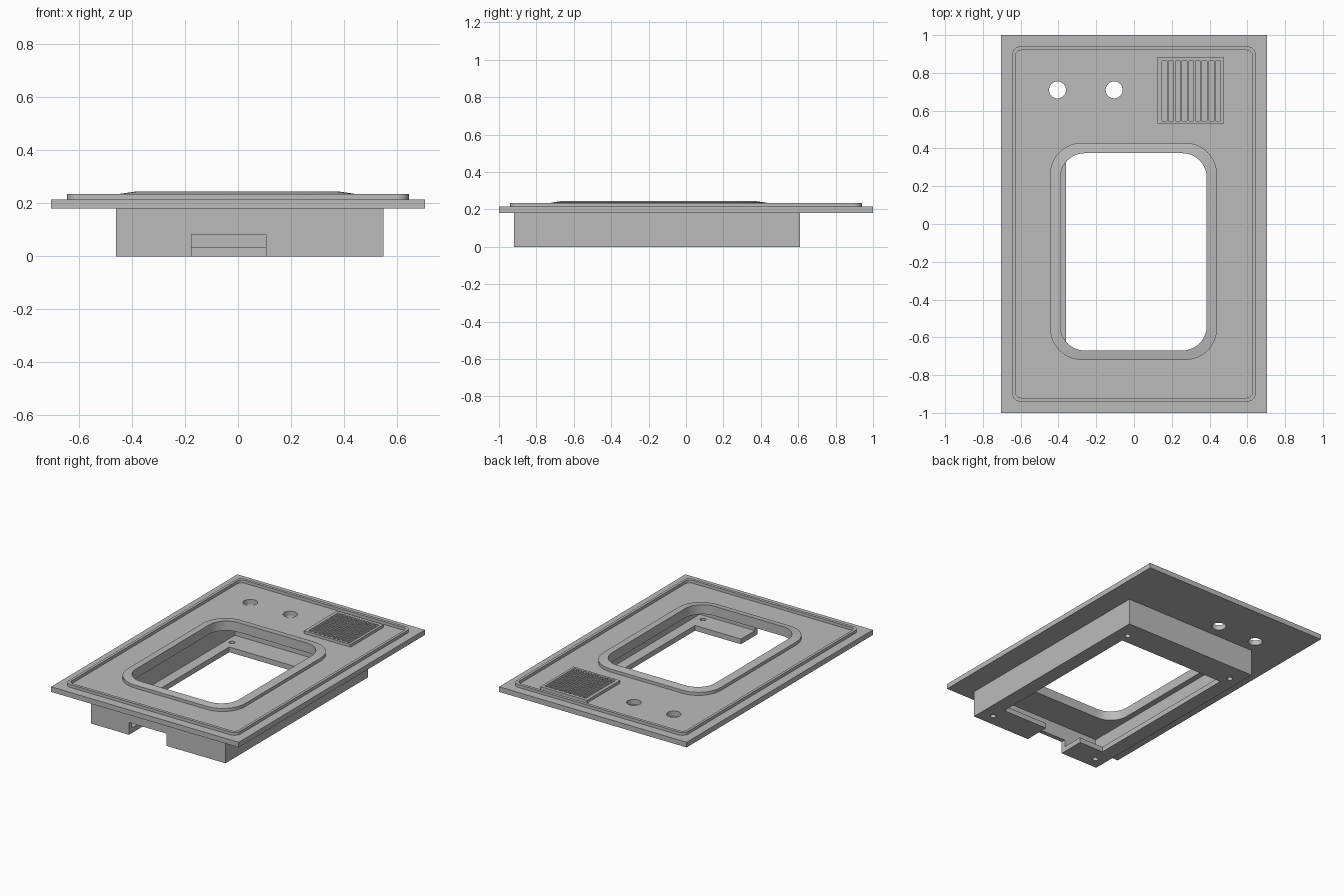
import bpy, bmesh, math

if "Cube" in bpy.data.objects:
    bpy.data.objects.remove(bpy.data.objects["Cube"])

grey = bpy.data.materials.new("neutral_grey")
grey.use_nodes = True
COLOUR = (0.5, 0.5, 0.5, 1)
grey.diffuse_color = COLOUR
grey.node_tree.nodes["Principled BSDF"].inputs["Base Color"].default_value = COLOUR


def rounded(x0, x1, y0, y1, r=0.0, steps=10):
    """Counter-clockwise rectangle outline, with rounded corners if r > 0."""
    if r == 0:
        return [(x0, y0), (x1, y0), (x1, y1), (x0, y1)]
    pts = []
    centres = [(x1 - r, y1 - r), (x0 + r, y1 - r), (x0 + r, y0 + r), (x1 - r, y0 + r)]
    for quarter, (cx, cy) in enumerate(centres):
        for i in range(steps + 1):
            a = math.pi / 2 * (quarter + i / steps)
            pts.append((cx + r * math.cos(a), cy + r * math.sin(a)))
    return pts


def circle(cx, cy, r, sides=32):
    turn = 2 * math.pi / sides
    return [(cx + r * math.cos(i * turn), cy + r * math.sin(i * turn)) for i in range(sides)]


def finish(name, bm):
    bmesh.ops.recalc_face_normals(bm, faces=bm.faces)
    mesh = bpy.data.meshes.new(name)
    bm.to_mesh(mesh)
    bm.free()
    mesh.materials.append(grey)
    obj = bpy.data.objects.new(name, mesh)
    bpy.context.collection.objects.link(obj)
    return obj


def prisms(name, outlines, z0, z1):
    """Upright solids, one for each outline."""
    bm = bmesh.new()
    for outline in outlines:
        low = [bm.verts.new((x, y, z0)) for x, y in outline]
        high = [bm.verts.new((x, y, z1)) for x, y in outline]
        bm.faces.new(low[::-1])
        bm.faces.new(high)
        for i in range(len(low)):
            j = (i + 1) % len(low)
            bm.faces.new((low[i], low[j], high[j], high[i]))
    return finish(name, bm)


def ring(name, section):
    """Closed ring through a list of (outline, height) pairs."""
    bm = bmesh.new()
    loops = [[bm.verts.new((x, y, z)) for x, y in outline] for outline, z in section]
    for k, a in enumerate(loops):
        b = loops[(k + 1) % len(loops)]
        for i in range(len(a)):
            j = (i + 1) % len(a)
            bm.faces.new((a[i], a[j], b[j], b[i]))
    return finish(name, bm)


def cut(obj, *cutters):
    """Subtract the cutters, then remove them."""
    for cutter in cutters:
        mod = obj.modifiers.new("cut", 'BOOLEAN')
        mod.operation = 'DIFFERENCE'
        mod.solver = 'EXACT'
        mod.object = cutter
    bpy.context.view_layer.update()
    graph = bpy.context.evaluated_depsgraph_get()
    mesh = bpy.data.meshes.new_from_object(obj.evaluated_get(graph))
    obj.modifiers.clear()
    obj.data = mesh
    for cutter in cutters:
        bpy.data.objects.remove(cutter)


PLATE_Z, TOP_Z = 0.18, 0.215
opening = rounded(-0.39, 0.385, -0.67, 0.375, 0.13)

# Flat cover plate with window opening and two round holes
plate = prisms("cover_plate", [rounded(-0.705, 0.705, -1, 1)], PLATE_Z, TOP_Z)
cut(plate,
    prisms("window_cutter", [opening], 0.1, 0.3),
    prisms("hole_cutter", [circle(x, 0.71, 0.045) for x in (-0.405, -0.105)], 0.1, 0.3))

# Thin raised border rib
rib_out = rounded(-0.645, 0.645, -0.94, 0.94, 0.045)
rib_in = rounded(-0.627, 0.627, -0.92, 0.92, 0.03)
ring("border_rib", [(rib_out, TOP_Z), (rib_out, 0.235), (rib_in, 0.235), (rib_in, TOP_Z)])

# Raised lip around the window, rising gently inward
lip_out = rounded(-0.445, 0.44, -0.72, 0.43, 0.17)
lip = ring("window_lip", [(lip_out, TOP_Z), (lip_out, 0.236), (opening, 0.244), (opening, TOP_Z)])

# Grille pad with a row of grooves
grille = prisms("grille", [rounded(0.125, 0.475, 0.53, 0.885)], TOP_Z, 0.234)
slots = [rounded(0.148 + 0.0355 * i, 0.174 + 0.0355 * i, 0.546, 0.863) for i in range(9)]
cut(grille, prisms("groove_cutter", slots, 0.217, 0.3))

# Housing below: thin walls with an inward flange at the bottom
outer = rounded(-0.46, 0.55, -0.92, 0.61)
wall_in = rounded(-0.43, 0.52, -0.89, 0.58)
flange_in = rounded(-0.36, 0.45, -0.74, 0.42)
housing = ring("housing_frame", [(outer, 0), (outer, PLATE_Z), (wall_in, PLATE_Z),
                                 (wall_in, 0.035), (flange_in, 0.035), (flange_in, 0)])
screws = [circle(x, y, 0.018, 20) for x in (-0.385, 0.46) for y in (-0.84, 0.485)]
cut(housing,
    prisms("notch_cutter", [rounded(-0.175, 0.105, -1, -0.7)], -0.05, 0.083),
    prisms("screw_cutter", screws, -0.05, 0.06))

# Smooth the rounded corners, keep the edges sharp
for obj in bpy.context.collection.objects:
    obj.select_set(obj.type == 'MESH')
bpy.context.view_layer.objects.active = plate
bpy.ops.object.shade_smooth_by_angle(angle=math.radians(25))
